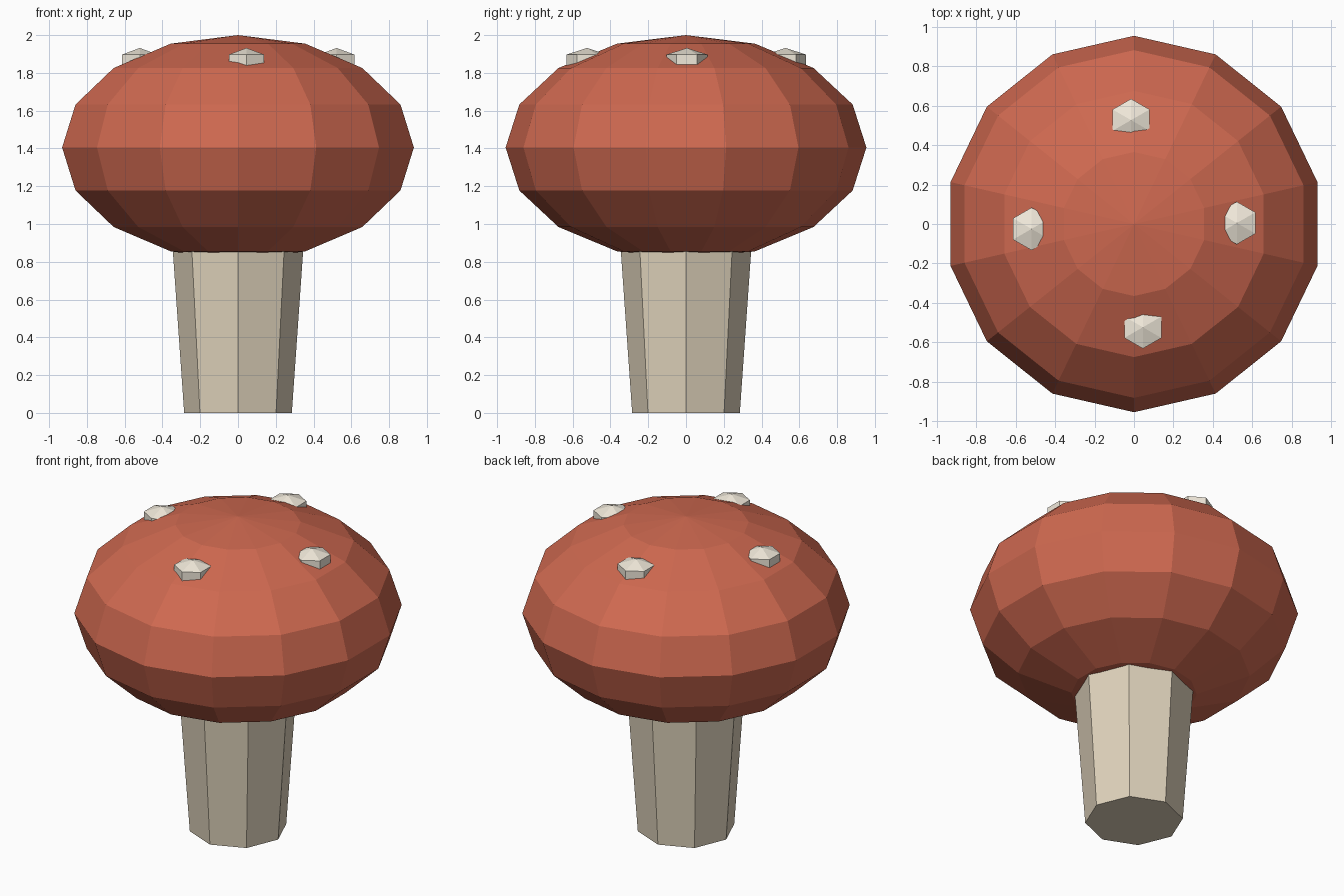
import bpy, bmesh
from math import pi
from mathutils import Matrix

if "Cube" in bpy.data.objects:
    bpy.data.objects.remove(bpy.data.objects["Cube"])


def material(name, rgb):
    mat = bpy.data.materials.new(name)
    mat.diffuse_color = (*rgb, 1.0)
    mat.use_nodes = True
    mat.node_tree.nodes["Principled BSDF"].inputs["Base Color"].default_value = mat.diffuse_color
    return mat


def finish(bm, name, location, mat):
    mesh = bpy.data.meshes.new(name)
    bmesh.ops.recalc_face_normals(bm, faces=bm.faces)
    bm.to_mesh(mesh)
    bm.free()
    mesh.materials.append(mat)
    obj = bpy.data.objects.new(name, mesh)
    obj.location = location
    bpy.context.collection.objects.link(obj)
    return obj


def ellipsoid(name, location, segments, rings, radius, half_height, mat):
    bm = bmesh.new()
    # bmesh starts the sphere profile on the y axis
    bmesh.ops.create_uvsphere(bm, u_segments=segments, v_segments=rings, radius=1)
    bmesh.ops.scale(bm, vec=(radius, radius, half_height), verts=bm.verts)
    return finish(bm, name, location, mat)


red = material("cap_red", (0.62, 0.14, 0.08))
cream = material("stem_cream", (0.74, 0.65, 0.50))
white = material("spot_white", (0.87, 0.81, 0.70))

# Stem: eight-sided, slightly wider at the top
STEM_H = 1.0
bm = bmesh.new()
bmesh.ops.create_cone(bm, cap_ends=True, segments=8, radius1=0.285,
                      radius2=0.355, depth=STEM_H)
finish(bm, "stem", (0, 0, STEM_H / 2), cream)

# Cap: flattened sphere
ellipsoid("cap", (0, 0, 1.405), 14, 8, 0.955, 0.595, red)

# Spots: small hexagonal bumps sunk into the cap
for i, (x, y) in enumerate([(0.522, 0.005), (-0.015, 0.527),
                            (-0.52, -0.025), (0.045, -0.524)]):
    ellipsoid(f"spot_{i + 1}", (x, y, 1.862), 6, 3, 0.125, 0.07, white)
